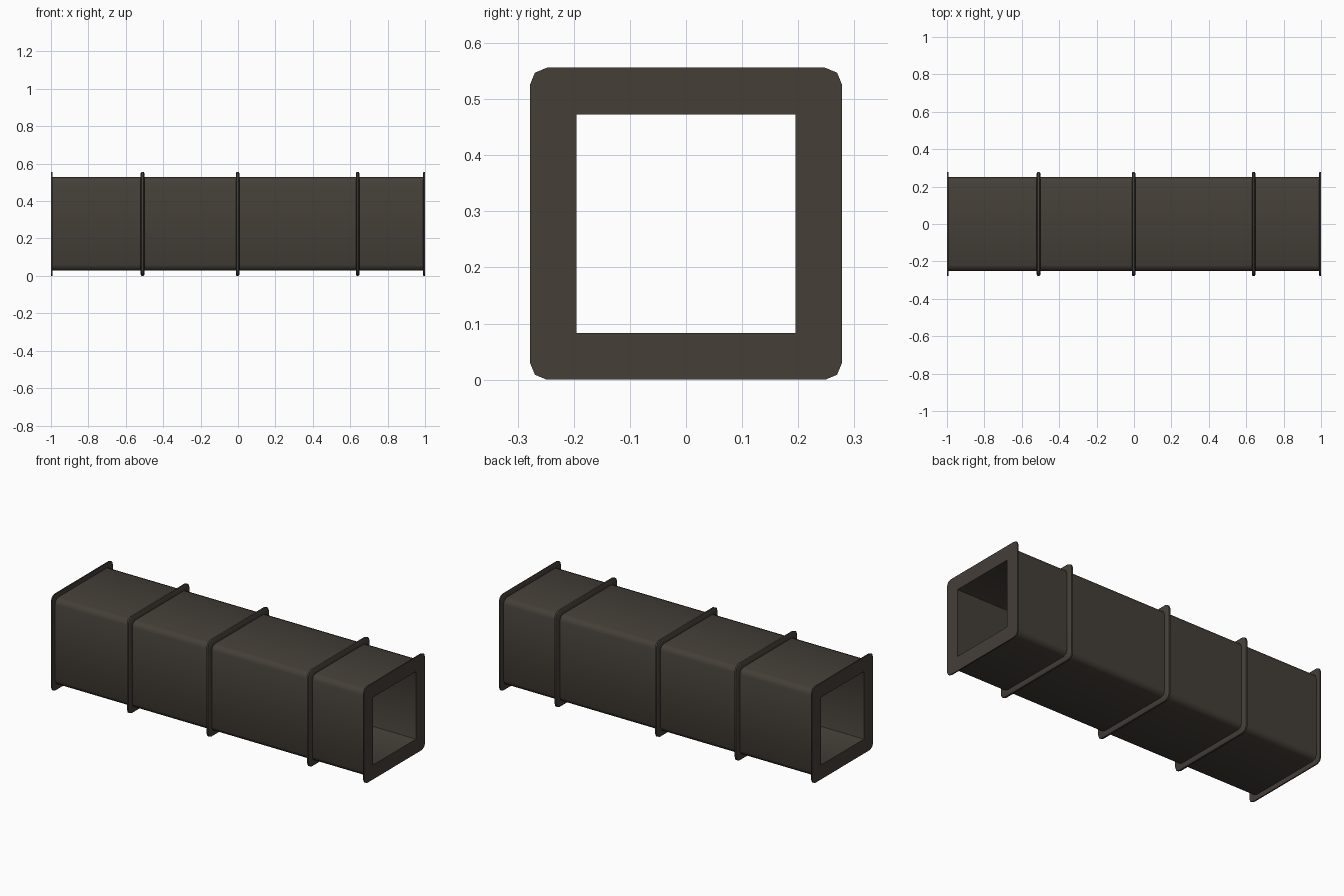
import bpy, bmesh, math

if "Cube" in bpy.data.objects:
    bpy.data.objects.remove(bpy.data.objects["Cube"])

CZ = 0.278            # height of the duct axis
metal = bpy.data.materials.new("dark brown metal")
metal.diffuse_color = (0.058, 0.049, 0.039, 1)
metal.use_nodes = True
metal.node_tree.nodes["Principled BSDF"].inputs["Base Color"].default_value = metal.diffuse_color


def section(half, r, seg=2):
    """Rounded square outline in y, z."""
    pts = []
    for k, (sy, sz) in enumerate([(1, 1), (-1, 1), (-1, -1), (1, -1)]):
        for i in range(seg + 1):
            a = math.radians(90 * (k + i / seg))
            pts.append((sy * (half - r) + r * math.cos(a),
                        sz * (half - r) + r * math.sin(a)))
    return pts


def loft_ring(name, stations):
    """Loft rounded squares (x, half size, corner radius) into a closed ring."""
    bm = bmesh.new()
    loops = [[bm.verts.new((x, y, z + CZ)) for y, z in section(h, r)]
             for x, h, r in stations]
    n = len(loops[0])
    for a, b in zip(loops, loops[1:] + loops[:1]):
        for i in range(n):
            j = (i + 1) % n
            bm.faces.new((a[i], a[j], b[j], b[i]))
    bmesh.ops.recalc_face_normals(bm, faces=bm.faces)
    me = bpy.data.meshes.new(name)
    bm.to_mesh(me)
    bm.free()
    me.materials.append(metal)
    ob = bpy.data.objects.new(name, me)
    bpy.context.collection.objects.link(ob)
    bpy.ops.object.select_all(action='DESELECT')
    ob.select_set(True)
    bpy.context.view_layer.objects.active = ob
    bpy.ops.object.shade_smooth_by_angle(angle=math.radians(50))
    return ob


# Hollow duct with a thin flange at both ends
R = 0.03
loft_ring("duct_body", [
    (-1.0, 0.278, R), (-0.993, 0.278, R), (-0.993, 0.25, R),
    (0.99, 0.25, R), (0.99, 0.274, R), (0.993, 0.278, R), (1.0, 0.278, R),
    (1.0, 0.195, 0.001), (-1.0, 0.195, 0.001)])

# Raised seam ribs with softened rims
for i, x in enumerate((-0.51, -0.002, 0.64)):
    loft_ring(f"seam_rib_{i + 1}", [
        (x - 0.01, 0.24, R), (x - 0.01, 0.271, R), (x - 0.005, 0.278, R),
        (x + 0.005, 0.278, R), (x + 0.01, 0.271, R), (x + 0.01, 0.24, R)])
